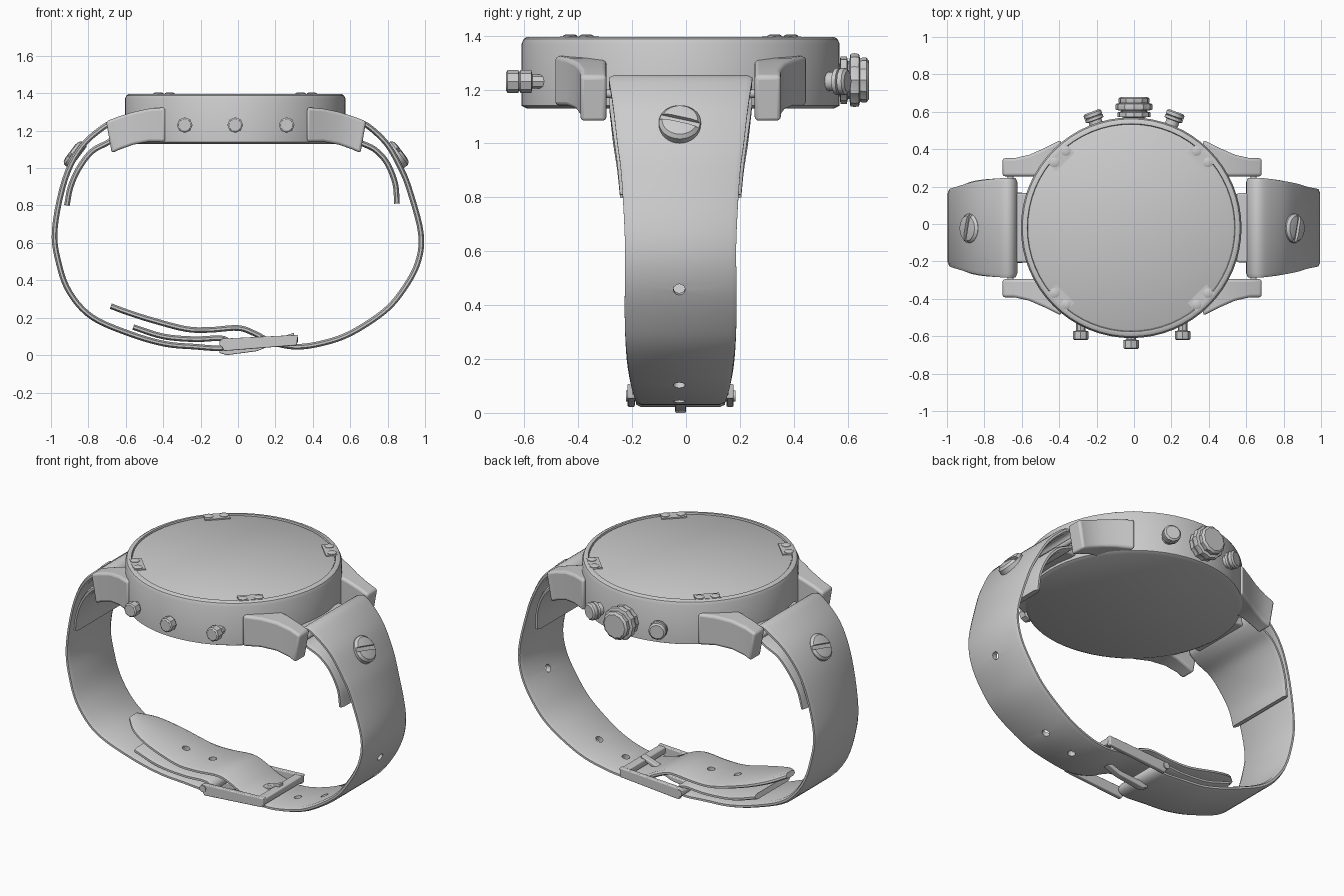
import bpy, bmesh
from math import pi, sin, cos, radians
from mathutils import Vector, Matrix

if "Cube" in bpy.data.objects:
    bpy.data.objects.remove(bpy.data.objects["Cube"])

CX, CY = -0.015, -0.02          # centre of the watch case
V = Vector


def loft(name, rings, bevel=0):
    """Skin a list of equal-length point rings and cap both ends."""
    bm = bmesh.new()
    rows = [[bm.verts.new(p) for p in r] for r in rings]
    n = len(rows[0])
    for a, b in zip(rows, rows[1:]):
        for i in range(n):
            bm.faces.new((a[i], a[(i + 1) % n], b[(i + 1) % n], b[i]))
    bm.faces.new(rows[0])
    bm.faces.new(rows[-1])
    bmesh.ops.recalc_face_normals(bm, faces=bm.faces)
    me = bpy.data.meshes.new(name)
    bm.to_mesh(me)
    bm.free()
    ob = bpy.data.objects.new(name, me)
    bpy.context.collection.objects.link(ob)
    if bevel:
        m = ob.modifiers.new("bevel", 'BEVEL')
        m.width, m.segments = bevel, 3
    return smooth(ob)


def smooth(ob):
    bpy.ops.object.select_all(action='DESELECT')
    ob.select_set(True)
    bpy.context.view_layer.objects.active = ob
    bpy.ops.object.shade_smooth_by_angle(angle=radians(35))
    return ob


def frame(loc, d):
    return Matrix.Translation(loc) @ V(d).to_track_quat('Z', 'Y').to_matrix().to_4x4()


def lathe(name, profile, loc, d=(0, 0, 1), n=24, ribs=0.0):
    """Turn (radius, height) points about direction d."""
    M = frame(loc, d)
    rings = []
    for r, h in profile:
        rings.append([M @ V((r * (1 - ribs * (i % 2)) * cos(2 * pi * i / n),
                             r * (1 - ribs * (i % 2)) * sin(2 * pi * i / n), h)) for i in range(n)])
    return loft(name, rings)


def box(name, M, size, bevel=0):
    x, y, z = (s / 2 for s in size)
    return loft(name, [[M @ V(p) for p in ((-x, -y, h), (x, -y, h), (x, y, h), (-x, y, h))]
                       for h in (-z, z)], bevel)


def cut(ob, cutter):
    m = ob.modifiers.new("cut", 'BOOLEAN')
    m.operation, m.solver, m.object = 'DIFFERENCE', 'EXACT', cutter
    bpy.ops.object.select_all(action='DESELECT')
    ob.select_set(True)
    bpy.context.view_layer.objects.active = ob
    bpy.ops.object.modifier_move_to_index(modifier="cut", index=0)
    bpy.ops.object.modifier_apply(modifier="cut")
    bpy.data.objects.remove(cutter)
    smooth(ob)


def spline(pts, steps=5):
    """Catmull-Rom through points of any dimension."""
    P = [V(p) for p in pts]
    P = [P[0] * 2 - P[1]] + P + [P[-1] * 2 - P[-2]]
    out = []
    for a, b, c, d in zip(P, P[1:], P[2:], P[3:]):
        for k in range(steps):
            t = k / steps
            out.append(0.5 * (2 * b + (c - a) * t + (2 * a - 5 * b + 4 * c - d) * t * t
                              + (3 * b - a - 3 * c + d) * t ** 3))
    return out + [P[-2]]


def ribbon(name, pts, t=0.03):
    """Strap: path points are (x, z, half width)."""
    path = spline(pts)
    rings = []
    for i, p in enumerate(path):
        d = path[min(i + 1, len(path) - 1)] - path[max(i - 1, 0)]
        nrm = V((d[1], 0, -d[0])).normalized()
        w, e = p[2], min(0.02, p[2] / 2)
        sec = [(-w, -.2), (e - w, -.5), (w - e, -.5), (w, -.2), (w, .2), (w - e, .5), (e - w, .5), (-w, .2)]
        rings.append([V((p[0], CY + y, p[1])) + nrm * h * t for y, h in sec])
    return loft(name, rings)


# Case with bezel lip, and the flat crystal
lathe("case", [(.57, 1.13), (.59, 1.14), (.59, 1.37), (.582, 1.388), (.57, 1.395),
               (.556, 1.395), (.553, 1.383)], (CX, CY, 0), n=64)
lathe("crystal", [(.551, 1.37), (.551, 1.387), (.546, 1.39)], (CX, CY, 0), n=64)

# Four bezel tabs with two screws each
for k in range(4):
    R = Matrix.Translation((CX, CY, 0)) @ Matrix.Rotation(pi / 4 + k * pi / 2, 4, 'Z')
    box(f"bezel_tab_{k}", R @ Matrix.Translation((.53, 0, 1.39)), (.065, .14, .014))
    for s in (-1, 1):
        lathe(f"tab_screw_{k}_{s}", [(.026, 1.385), (.026, 1.40), (.018, 1.404)],
              R @ V((.537, s * .043, 0)), n=12)

# Lugs: stations of (x, x shift of bottom, z low, z high, y outer)
stations = [(.38, 0, 1.14, 1.325, .47), (.47, 0, 1.14, 1.317, .425), (.55, 0, 1.125, 1.30, .39),
            (.63, -.01, 1.10, 1.275, .372), (.695, -.03, 1.08, 1.25, .372)]
for sx in (-1, 1):
    for sy in (-1, 1):
        rings = [[(-.01 + sx * (x + dx), CY + sy * .275, lo), (-.01 + sx * (x + dx), CY + sy * yo, lo),
                  (-.01 + sx * x, CY + sy * yo, hi), (-.01 + sx * x, CY + sy * .275, hi)]
                 for x, dx, lo, hi, yo in stations]
        loft(f"lug_{sx}_{sy}", rings, .014)
    # Spring bar and end link between the lugs
    bx = -.01 + sx * .65
    lathe(f"spring_bar_{sx}", [(.016, -.29), (.016, .29)], (bx, CY, 1.185), (0, 1, 0), 12)
    box(f"end_link_{sx}", Matrix.Translation((-.01 + sx * .595, CY, 1.18)), (.07, .37, .05), .01)

# Right strap: flap, loop round the bar, then down and through the buckle to the tip
right = ribbon("strap_right", [
    (.85, .81, .225), (.84, .92, .235), (.795, 1.03, .25), (.73, 1.10, .26), (.65, 1.14, .265),
    (.615, 1.185, .265), (.64, 1.232, .265), (.69, 1.228, .265), (.795, 1.13, .25), (.87, 1.0, .235),
    (.918, .88, .22), (.978, .65, .207), (.96, .49, .207), (.877, .34, .207), (.775, .228, .2),
    (.595, .113, .185), (.435, .06, .17), (.3, .045, .165), (.18, .07, .165), (.09, .115, .165),
    (0, .145, .165), (-.15, .135, .165), (-.28, .14, .165), (-.47, .19, .15), (-.6, .232, .11),
    (-.68, .262, .04)])
# Left strap: flap, loop round the bar, then down and round the buckle pin
ribbon("strap_left", [
    (-.915, .80, .225), (-.895, .9, .235), (-.85, 1.0, .25), (-.78, 1.09, .26), (-.69, 1.14, .265),
    (-.64, 1.185, .265), (-.66, 1.235, .265), (-.71, 1.225, .265), (-.835, 1.115, .25),
    (-.925, .94, .225), (-.98, .67, .207), (-.958, .49, .207), (-.9, .335, .207), (-.78, .203, .2),
    (-.573, .112, .185), (-.39, .06, .17), (-.23, .045, .165), (-.09, .037, .165), (-.05, .062, .165),
    (-.09, .09, .165), (-.23, .085, .165), (-.4, .1, .165), (-.56, .15, .165)])

# Punched holes: (x, z) with outward direction
for x, z, dx, dz in ((.953, .46, 1, -.25), (.6, .115, .5, -1), (.42, .057, .25, -1),
                     (-.15, .135, 0, 1), (-.33, .15, .2, 1)):
    cut(right, lathe("hole_cutter", [(.022, -.04), (.022, .04)], (x, CY - .005, z), (dx, 0, dz), 12))

# Slotted strap screws
for x, s in ((-.88, -1), (.86, 1)):
    loc, d = (x, CY - .003, 1.078), (s * .8, 0, .6)
    screw = lathe(f"strap_screw_{s}", [(.07, -.035), (.078, -.03), (.078, .002), (.066, .016), (.04, .021)],
                  loc, d, 32)
    cut(screw, box("slot_cutter", frame(loc, d) @ Matrix.Rotation(radians(-15), 4, 'Z')
                   @ Matrix.Translation((0, 0, .025)), (.2, .024, .04)))

# Buckle: two side bars, crossbar, hinge pin and prong
for s in (-1, 1):
    y0, y1 = CY + s * .17, CY + s * .197
    loft(f"buckle_side_{s}", [[(-.10, y, .075), (-.075, y, .022), (.315, y, .053), (.32, y, .108), (-.085, y, .088)]
                              for y in (y0, y1)], .005)
box("buckle_crossbar", Matrix.Translation((.295, CY, .084)), (.05, .36, .04), .008)
lathe("buckle_pin", [(.02, -.203), (.02, .203)], (-.08, CY, .063), (0, 1, 0), 16)
loft("buckle_prong", [[(x, CY - .02, z - h), (x, CY + .02, z - h), (x, CY + .02, z + h), (x, CY - .02, z + h)]
                      for x, z, h in ((-.1, .03, .018), (-.06, .018, .018), (.1, .035, .014),
                                      (.22, .08, .012), (.3, .11, .01))], .005)

# Front buttons: plain stems with faceted heads
for x, yb in ((-.285, -.62), (CX, -.668), (.26, -.62)):
    lathe("front_button", [(.026, -.13), (.026, -.05), (.042, -.046), (.042, -.006), (.034, 0)],
          (x, yb, 1.23), (0, -1, 0), 8)

# Rear pushers, aimed outward from the case centre
for s in (-1, 1):
    d = V((s * sin(radians(20)), cos(radians(20)), 0))
    lathe("rear_pusher", [(.036, .54), (.036, .61), (.05, .613), (.05, .628), (.042, .631), (.05, .634),
                          (.05, .652), (.04, .66)], V((CX + .015, CY, 1.23)), d, 12)

# Ribbed crown
lathe("crown", [(.055, .52), (.055, .57), (.088, .573), (.088, .597), (.07, .601), (.07, .606), (.097, .61),
                (.1, .625), (.097, .642), (.08, .646), (.083, .653), (.083, .67), (.07, .68)],
      (0, 0, 1.235), (0, 1, 0), 24, .06)
